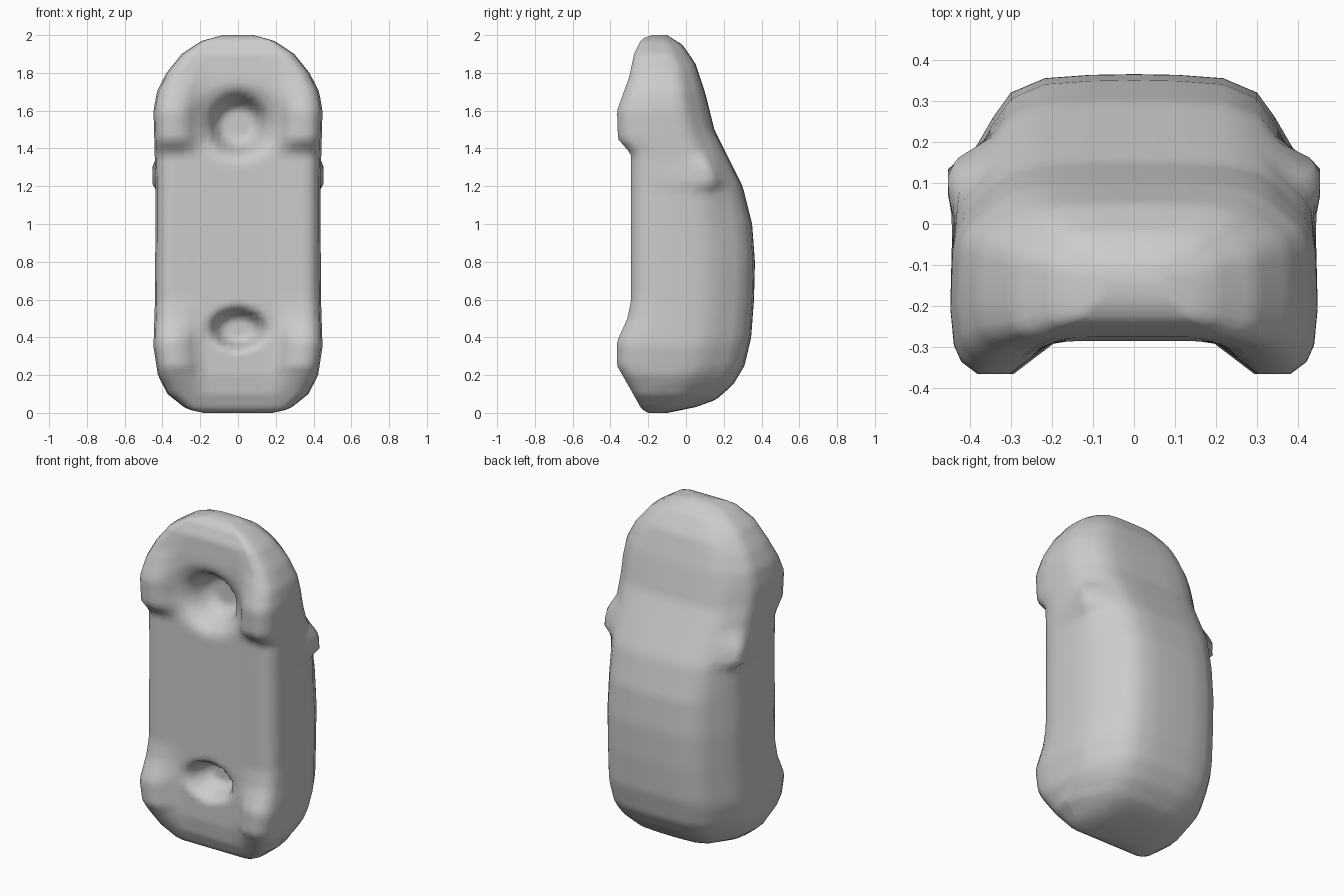
import bpy, bmesh, math

cube = bpy.data.objects.get("Cube")
if cube:
    bpy.data.objects.remove(cube, do_unlink=True)

# One plain grey for the whole model
grey = bpy.data.materials.new("light_grey")
grey.use_nodes = True
GREY = (0.6, 0.6, 0.6, 1)
grey.diffuse_color = GREY
grey.node_tree.nodes["Principled BSDF"].inputs["Base Color"].default_value = GREY

# Profiles along the height: (z, value)
HALF_WIDTH = [(0, .18), (.02, .27), (.1, .37), (.2, .42), (.35, .443), (.6, .435), (1.2, .432),
              (1.6, .443), (1.7, .425), (1.8, .375), (1.9, .295), (1.97, .19), (2, .08)]
BACK = [(0, -.1), (.03, .05), (.07, .16), (.15, .25), (.25, .31), (.4, .345), (.6, .36), (.8, .365),
        (1, .35), (1.2, .3), (1.35, .225), (1.5, .15), (1.7, .1), (1.85, .05), (1.95, -.02), (2, -.1)]
WHEEL_FRONT = [(0, -.2), (.02, -.235), (.1, -.28), (.25, -.365), (.38, -.365), (.5, -.31),
               (.6, -.29), (1.37, -.29), (1.45, -.36), (1.6, -.365), (1.78, -.3), (1.9, -.275),
               (1.98, -.235), (2, -.18)]
BELLY = [(0, -.2), (.02, -.235), (.1, -.27), (.2, -.285), (.6, -.285), (1.68, -.285),
         (1.78, -.285), (1.9, -.275), (1.98, -.235), (2, -.18)]
# How square the back corners are: rounded low down, boxy above
ROUNDING = [(0, 1), (1.0, 1), (1.25, .7), (1.5, .55), (2, .6)]
# Hollows between the wheels: centre z, half width, half height, depth, wall steepness
POCKETS = [(1.53, .26, .21, .06, 1.6), (1.525, .165, .17, .11, 2.4), (.445, .155, .115, .14, 2.4)]


def sample(profile, z):
    for (z0, a), (z1, b) in zip(profile, profile[1:]):
        if z <= z1:
            return a + (b - a) * (z - z0) / (z1 - z0)
    return profile[-1][1]


def pocket_depth(x, z):
    depth = 0
    for cz, rx, rz, d, steep in POCKETS:
        r = math.hypot(x / rx, (z - cz) / rz)
        depth += d * max(0, min(1, (1 - r) * steep))
    return depth


def mirror_bump(x, y, z):
    """Pull the side out to a small mirror with a flat underside."""
    reach = .16 if z > 1.23 else .06
    r = math.hypot((y - .095) / .1, (z - 1.23) / reach)
    w = max(0, min(1, (1 - r) * 2))
    return x + max(0, .453 - x) * w


def half_section(z):
    """Outline from the middle of the front round to the middle of the back."""
    hw, back = sample(HALF_WIDTH, z), sample(BACK, z)
    wheel, belly = sample(WHEEL_FRONT, z), sample(BELLY, z)
    k = min(1, (back - wheel) / .5)
    corner = k * sample(ROUNDING, z)
    pts = []
    for f in (0, .08, .16, .23, .3, .37, .46, .57, .68, .78, .86):
        t = max(0, min(1, (f - .44) / .24))
        y = belly + (wheel - belly) * t + pocket_depth(f * hw, z)
        pts.append((f * hw, y))
    pts += [(hw * .95, wheel + .03 * k), (hw * .99, wheel + .07 * k), (hw * 1.01, wheel + .16 * k)]
    for f, d in ((1, .36), (.985, .28), (.94, .215), (.87, .165), (.79, .105), (.69, .045),
                 (.5, .01), (.25, .002), (0, 0)):
        y = back - d * corner
        x = hw * f
        pts.append((mirror_bump(x, y, z) if f > .85 else x, y))
    return pts


# Body with wheel bulges, hollows and mirrors, lofted through stacked sections
bm = bmesh.new()
LEVELS = 80
rings = []
for i in range(LEVELS + 1):
    t = i / LEVELS
    z = 1.2 * t + .4 * (1 - math.cos(math.pi * t))
    half = half_section(z)
    outline = half + [(-x, y) for x, y in half[-2:0:-1]]
    rings.append([bm.verts.new((x, y, z)) for x, y in outline])
for a, b in zip(rings, rings[1:]):
    n = len(a)
    for j in range(n):
        bm.faces.new((a[j], a[(j + 1) % n], b[(j + 1) % n], b[j]))
bm.faces.new(rings[0])
bm.faces.new(rings[-1])
bmesh.ops.recalc_face_normals(bm, faces=bm.faces)
mesh = bpy.data.meshes.new("car_body")
bm.to_mesh(mesh)
bm.free()
mesh.materials.append(grey)
body = bpy.data.objects.new("car_body", mesh)
bpy.context.collection.objects.link(body)
bpy.ops.object.select_all(action='DESELECT')
body.select_set(True)
bpy.context.view_layer.objects.active = body
bpy.ops.object.shade_smooth_by_angle(angle=math.radians(65))
